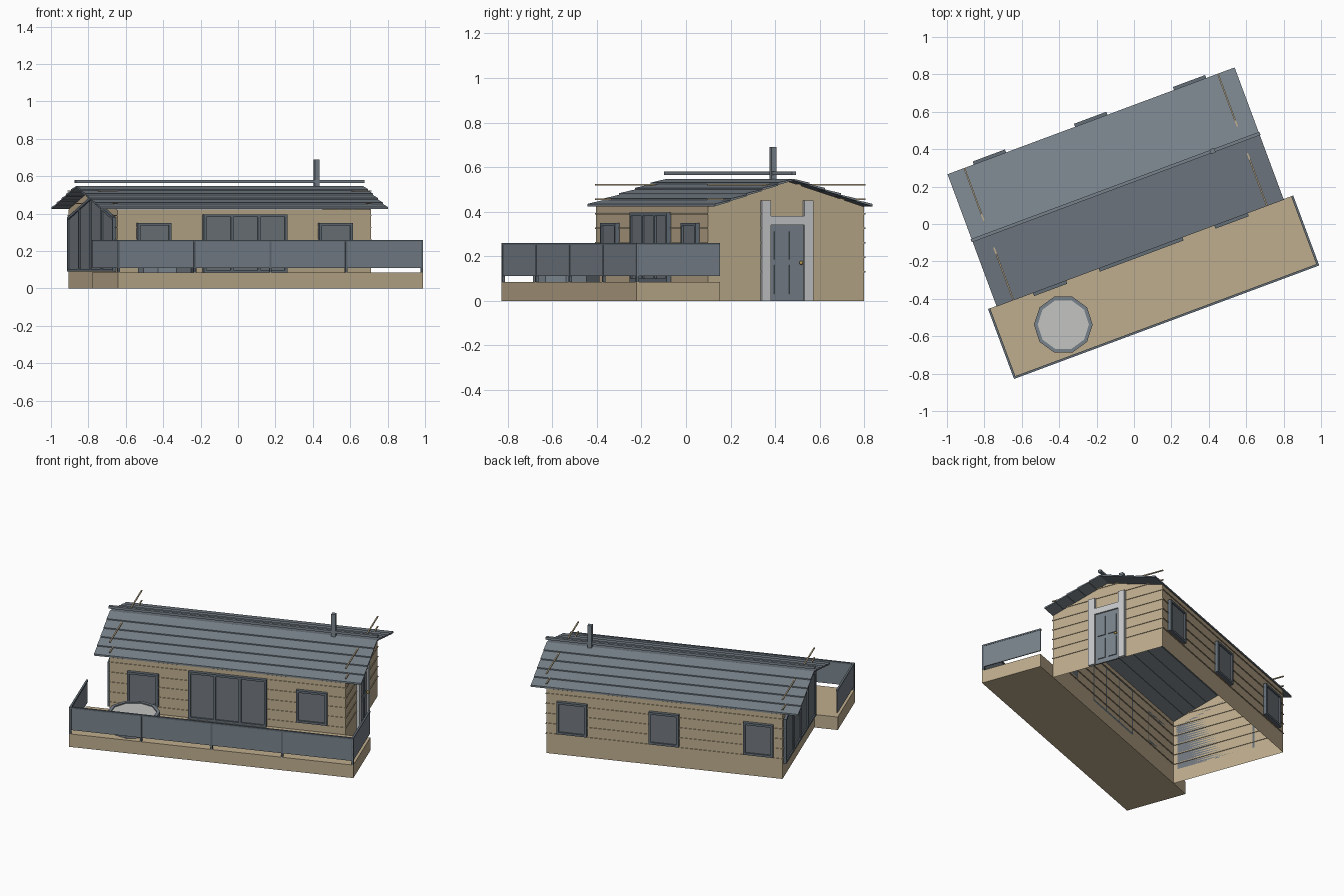
import bpy, bmesh, math
from mathutils import Matrix

if "Cube" in bpy.data.objects:
    bpy.data.objects.remove(bpy.data.objects["Cube"])

TURN = math.radians(20.4)   # the whole cabin sits turned on its plot


def material(name, r, g, b):
    m = bpy.data.materials.new(name)
    m.use_nodes = True
    m.diffuse_color = (r, g, b, 1)
    m.node_tree.nodes["Principled BSDF"].inputs["Base Color"].default_value = (r, g, b, 1)
    return m


wood = material("tan wood", 0.52, 0.42, 0.27)
slate = material("slate grey", 0.19, 0.225, 0.26)
frame = material("dark frame grey", 0.125, 0.155, 0.185)
glass = material("smoked glass", 0.165, 0.185, 0.21)
trim = material("pale trim", 0.56, 0.58, 0.59)
water = material("tub cover", 0.55, 0.55, 0.54)
brass = material("brass", 0.45, 0.32, 0.08)


def finish(name, bm, mat):
    bmesh.ops.recalc_face_normals(bm, faces=bm.faces)
    mesh = bpy.data.meshes.new(name)
    bm.to_mesh(mesh)
    bm.free()
    mesh.materials.append(mat)
    ob = bpy.data.objects.new(name, mesh)
    ob.rotation_euler.z = TURN
    bpy.context.collection.objects.link(ob)
    return ob


def boxes(name, mat, spans):
    """One object from boxes given as (x0, x1, y0, y1, z0, z1)."""
    bm = bmesh.new()
    for x0, x1, y0, y1, z0, z1 in spans:
        place = Matrix.Translation(((x0 + x1) / 2, (y0 + y1) / 2, (z0 + z1) / 2))
        size = Matrix.Diagonal((abs(x1 - x0), abs(y1 - y0), abs(z1 - z0), 1))
        bmesh.ops.create_cube(bm, size=1, matrix=place @ size)
    return finish(name, bm, mat)


def prisms(name, mat, outlines, x0, x1, caps=True):
    """One object from (y, z) outlines swept along x."""
    bm = bmesh.new()
    for pts in outlines:
        a = [bm.verts.new((x0, y, z)) for y, z in pts]
        b = [bm.verts.new((x1, y, z)) for y, z in pts]
        for i in range(len(pts)):
            j = (i + 1) % len(pts)
            bm.faces.new((a[i], a[j], b[j], b[i]))
        bm.faces.new(a)
        bm.faces.new(b)
    return finish(name, bm, mat)


# Main sizes
L, R, F, B = -0.746, 0.70, -0.154, 0.593
MID = (F + B) / 2
SLOPE = 0.315
EAVE, RIDGE = 0.422, 0.538
DECK = 0.085

# Wall shell, open below and under the roof
bm = bmesh.new()
ends = []
for x in (L, R):
    vs = [bm.verts.new((x, y, z)) for y, z in
          ((F, 0), (F, EAVE), (MID, RIDGE), (B, EAVE), (B, 0))]
    bm.faces.new(vs)
    ends.append(vs)
for i, j in ((0, 1), (3, 4)):
    bm.faces.new((ends[0][i], ends[0][j], ends[1][j], ends[1][i]))
finish("walls", bm, wood)

# Thin siding battens round the house, running full width on the gables
battens = []
for i in range(7):
    z = 0.13 + 0.065 * i
    for x in (L, R):
        battens.append((x - 0.004, x + 0.004, F - 0.004, B + 0.004, z - 0.003, z + 0.003))
    if z < EAVE:
        for y in (F, B):
            battens.append((L, R, y - 0.004, y + 0.004, z - 0.003, z + 0.003))
boxes("siding_battens", wood, battens)

# Overlapping roof planks
planks = []
STEP = 0.0755
for side in (-1, 1):
    for i in range(5):
        d0, d1 = i * STEP, (i + 1) * STEP
        z0, z1 = 0.545 - SLOPE * d0, 0.545 - SLOPE * d1
        planks.append([(MID + side * d0, z0 - 0.005), (MID + side * d1, z1 - 0.002),
                       (MID + side * d1, z1 + 0.009), (MID + side * d0, z0 + 0.002)])
prisms("roof_planks", slate, planks, -0.842, 0.796)
boxes("ridge_bar", slate, [(-0.847, 0.80, MID - 0.009, MID + 0.009, 0.565, 0.581)])
boxes("chimney", slate, [(0.517, 0.543, MID - 0.013, MID + 0.013, 0.53, 0.69)])


# Windows and patio door
def window(name, wall, out, x0, x1, z0, z1, panes=1, w=0.014):
    face = wall + out * 0.021
    bars = [(x0, x1, wall, face, z, z + w) for z in (z0, z1 - w)]
    pitch = (x1 - x0 - w) / panes
    for i in range(panes + 1):
        x = x0 + i * pitch
        bars.append((x, x + w, wall, face, z0, z1))
    boxes(name + "_frame", frame, bars)
    boxes(name + "_glass", glass, [(x0 + w / 2, x1 - w / 2, wall, wall + out * 0.012,
                                    z0 + w / 2, z1 - w / 2)])


for label, x in (("right", -0.54), ("left", 0.495)):
    window("front_window_" + label, F, -1, x - 0.095, x + 0.095, 0.14, 0.35)
for label, x in (("right", -0.60), ("middle", -0.022), ("left", 0.542)):
    window("back_window_" + label, B, 1, x - 0.092, x + 0.092, 0.14, 0.35)
window("patio_door", F, -1, -0.26, 0.218, DECK, 0.395, panes=3)

# Glazed gable following the roof slope
HALF, BAR = 0.345, 0.007


def top(y):
    return 0.49 - SLOPE * abs(y - MID)


y0, y1 = MID - HALF, MID + HALF
prisms("gable_glass", glass, [[(y0, 0.09), (y0, top(y0)), (MID, top(MID)),
                               (y1, top(y1)), (y1, 0.09)]], L - 0.010, L)
bars = [[(y0, 0.09), (y1, 0.09), (y1, 0.105), (y0, 0.105)]]
for i in range(5):
    y = y0 + i * HALF / 2
    bars.append([(y - BAR, 0.09), (y + BAR, 0.09), (y + BAR, top(y)), (y - BAR, top(y))])
for y in (y0, y1):
    bars.append([(y, top(y)), (MID, top(MID)), (MID, top(MID) - 0.015), (y, top(y) - 0.015)])
prisms("gable_glass_frame", frame, bars, L - 0.018, L)

# Entrance door with pale surround
D = 0.08
surround = [(R, R + 0.018, MID - D, MID + D, 0.34, 0.38)]
for s in (-1, 1):
    surround.append((R, R + 0.02, MID + s * D, MID + s * (D + 0.043), 0, 0.45))
boxes("door_surround", trim, surround)
boxes("entrance_door", slate, [(R, R + 0.008, MID - D, MID + D, 0, 0.34)])
boxes("door_panels", slate, [(R, R + 0.014, MID + a, MID + a + 0.052, z0, z1)
                             for a in (-0.062, 0.010)
                             for z0, z1 in ((0.03, 0.16), (0.185, 0.31))])
bm = bmesh.new()
bmesh.ops.create_uvsphere(bm, u_segments=10, v_segments=6, radius=0.009,
                          matrix=Matrix.Translation((R + 0.022, MID + 0.064, 0.17)))
finish("door_knob", bm, brass)

# Deck and railing
DL, DR, DF = -0.89, 0.851, -0.553
boxes("deck", wood, [(DL, DR, DF, F, 0, DECK)])
T = 0.008
boxes("railing_panels", slate, [
    (DL, DR, DF + 0.002, DF + T, 0.11, 0.255),
    (DL + 0.002, DL + T, DF, F, 0.11, 0.255),
    (DR - T, DR - 0.002, DF, F, 0.11, 0.255)])
rails = [(DL, DR, DF, DF + 0.012, 0.25, 0.26)]
rails += [(x, x + 0.012, DF, F, 0.25, 0.26) for x in (DL, DR - 0.012)]
for i in range(5):
    x = DL + i * (DR - DL - 0.012) / 4
    rails.append((x, x + 0.012, DF, DF + 0.012, DECK, 0.26))
boxes("railing_posts_and_rail", frame, rails)

# Ten-sided hot tub: wall ring and cover
tub = Matrix.Rotation(-TURN, 4, "Z") @ Matrix.Translation((-0.378, -0.538, 0))
bm = bmesh.new()
loops = []
for r, z in ((0.157, DECK), (0.157, 0.19), (0.137, 0.19), (0.137, 0.17)):
    loops.append([bm.verts.new(tub @ Matrix.Rotation(i * math.tau / 10, 4, "Z").translation
                               + tub.to_3x3() @ (Matrix.Rotation(i * math.tau / 10, 3, "Z").col[0] * r)
                               + Matrix.Translation((0, 0, z)).translation)
                  for i in range(10)])
for a, b in zip(loops, loops[1:]):
    for i in range(10):
        j = (i + 1) % 10
        bm.faces.new((a[i], a[j], b[j], b[i]))
finish("hot_tub_wall", bm, slate)
bm = bmesh.new()
bmesh.ops.create_circle(bm, cap_ends=True, segments=10, radius=0.138,
                        matrix=tub @ Matrix.Translation((0, 0, 0.183)) @ Matrix.Rotation(math.pi / 10, 4, "Z"))
finish("hot_tub_cover", bm, water)
